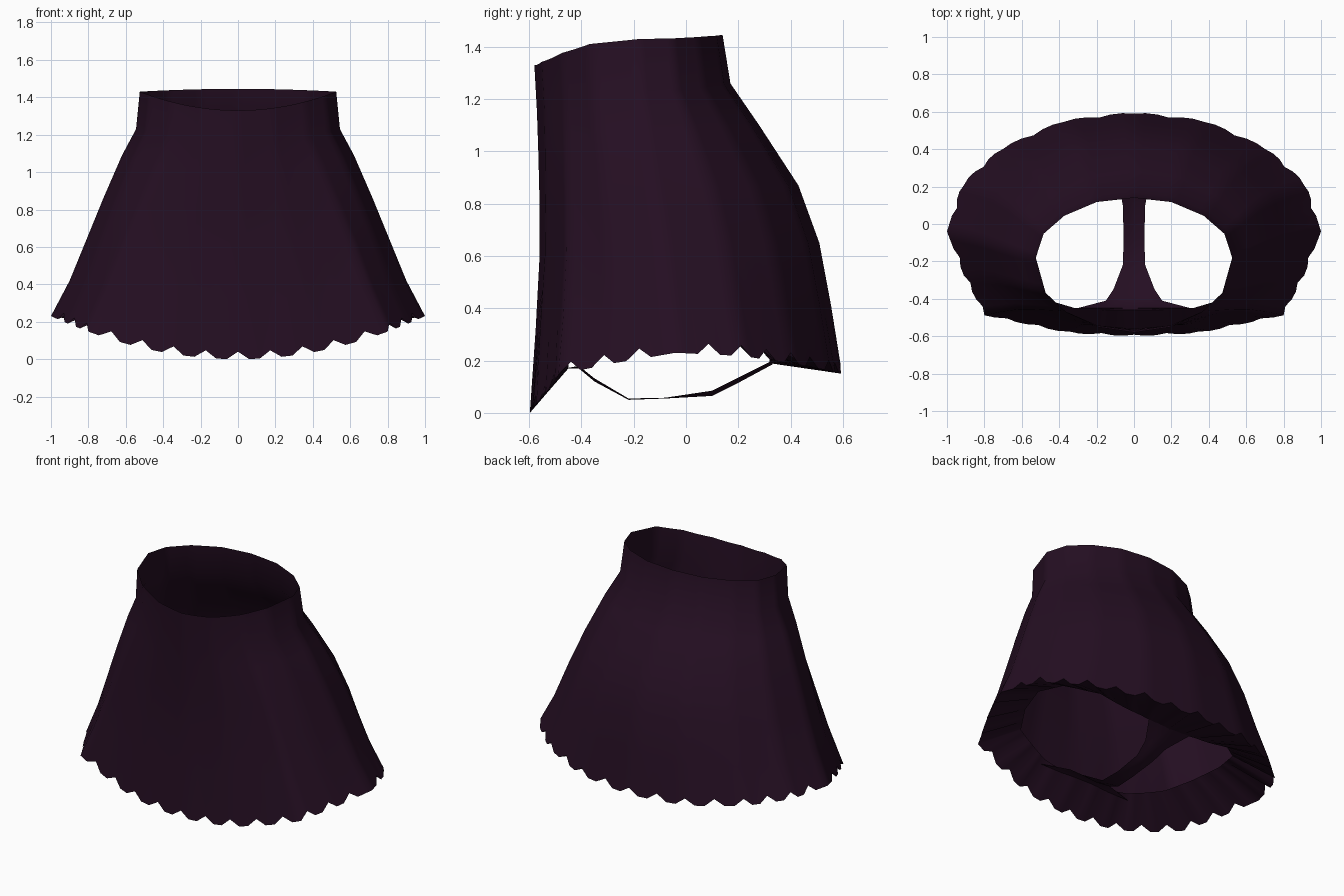
import bpy, bmesh, math

cube = bpy.data.objects.get("Cube")
if cube:
    bpy.data.objects.remove(cube, do_unlink=True)

# One dark cloth colour
COLOUR = (0.018, 0.0045, 0.016, 1.0)
cloth = bpy.data.materials.new("dark plum cloth")
cloth.use_nodes = True
cloth.diffuse_color = COLOUR
shader = cloth.node_tree.nodes["Principled BSDF"]
shader.inputs["Base Color"].default_value = COLOUR
shader.inputs["Roughness"].default_value = 0.9

HALF = 48                    # columns from front centre to back centre
QUARTER = HALF // 2
COLUMNS = HALF * 2

# Unit half outlines as (side, depth), front centre to side to back centre
CORNER_COLUMNS = [0, 6, 14, 19, 24, 30, 36, 42, 48]
BACK = [(0.92, 0.4), (0.71, 0.7), (0.38, 0.93), (0, 1)]
WAIST = [(0, 1), (0.36, 0.93), (0.68, 0.74), (0.9, 0.47), (1, 0)] + BACK
HEM = [(0, 1), (0.35, 0.97), (0.8, 0.8), (0.91, 0.42), (1, 0)] + BACK
LEG = [(0, 1), (0.45, 1), (0.8, 0.82), (0.93, 0.45), (1, 0),
       (0.93, 0.5), (0.7, 0.88), (0.3, 1), (0, 1)]


def mix(a, b, f):
    return a + (b - a) * f


def mix_outlines(f):
    """Outline part way from the waist to the hem."""
    return [(mix(a[0], b[0], f), mix(a[1], b[1], f)) for a, b in zip(WAIST, HEM)]


def ring(outline, width, y_side, y_front, y_back, z_side, z_front, z_back,
         scallop=0, ripple=0):
    """Closed loop of points with its own front, side and back heights."""
    points = []
    for i in range(COLUMNS):
        j = i if i <= HALF else COLUMNS - i
        sign = 1 if i <= HALF else -1
        k = next(n for n in range(1, len(outline)) if j <= CORNER_COLUMNS[n])
        start, end = CORNER_COLUMNS[k - 1:k + 1]
        f = (j - start) / (end - start)
        x = mix(outline[k - 1][0], outline[k][0], f)
        d = mix(outline[k - 1][1], outline[k][1], f)
        y_end, z_end = (y_front, z_front) if j <= QUARTER else (y_back, z_back)
        z = mix(z_side, z_end, 1 - x * x)
        pull = 1
        if j % 3 == 0 and j != QUARTER:      # notch between two scallops
            z += scallop
            pull = 1 - ripple
        points.append((sign * x * width * pull, mix(y_side, y_end, d * pull), z))
    return points


def surface(name, rows, closed=True):
    """Skin a list of equal rows of points with quads."""
    bm = bmesh.new()
    grid = [[bm.verts.new(p) for p in row] for row in rows]
    n = len(rows[0])
    for a, b in zip(grid, grid[1:]):
        for i in range(n if closed else n - 1):
            k = (i + 1) % n
            bm.faces.new((a[i], b[i], b[k], a[k]))
    mesh = bpy.data.meshes.new(name)
    bm.to_mesh(mesh)
    bm.free()
    mesh.materials.append(cloth)
    obj = bpy.data.objects.new(name, mesh)
    bpy.context.collection.objects.link(obj)
    bpy.ops.object.select_all(action='DESELECT')
    obj.select_set(True)
    bpy.context.view_layer.objects.active = obj
    bpy.ops.object.shade_smooth_by_angle(angle=math.radians(60))


# Skirt: waistband flaring down to a scalloped hem
hem = ring(HEM, 1.0, -0.04, -0.6, 0.6, 0.23, 0, 0.15, scallop=0.04, ripple=0.015)
surface("skirt", [
    ring(WAIST, 0.525, -0.18, -0.58, 0.14, 1.43, 1.33, 1.445),
    ring(WAIST, 0.545, -0.17, -0.57, 0.17, 1.23, 1.15, 1.26),
    ring(mix_outlines(0.2), 0.62, -0.15, -0.565, 0.28, 1.09, 1.0, 1.1),
    ring(mix_outlines(0.45), 0.72, -0.12, -0.56, 0.43, 0.86, 0.8, 0.87),
    ring(mix_outlines(0.65), 0.81, -0.09, -0.56, 0.51, 0.64, 0.6, 0.65),
    ring(mix_outlines(0.85), 0.9, -0.065, -0.575, 0.555, 0.42, 0.32, 0.41),
    hem,
])

# Lining: turns in from the hem and rises to the leg opening
surface("lining", [hem, ring(LEG, 0.7, -0.05, -0.45, 0.32, 0.35, 0.17, 0.19)])

# Strap: hangs from the front of the lining to the back
STRAP = [  # y, z, half width, edge lift
    (-0.46, 0.17, 0.34, 0), (-0.41, 0.17, 0.15, 0.01), (-0.35, 0.12, 0.11, 0.012),
    (-0.22, 0.05, 0.06, 0.005), (-0.08, 0.055, 0.055, 0.003), (0.1, 0.065, 0.06, 0.02),
    (0.2, 0.115, 0.08, 0.02), (0.33, 0.185, 0.16, 0.015),
]
surface("strap", [[(s * w, y, z + lift * abs(s)) for s in (1, 0.5, 0, -0.5, -1)]
                  for y, z, w, lift in STRAP], closed=False)
